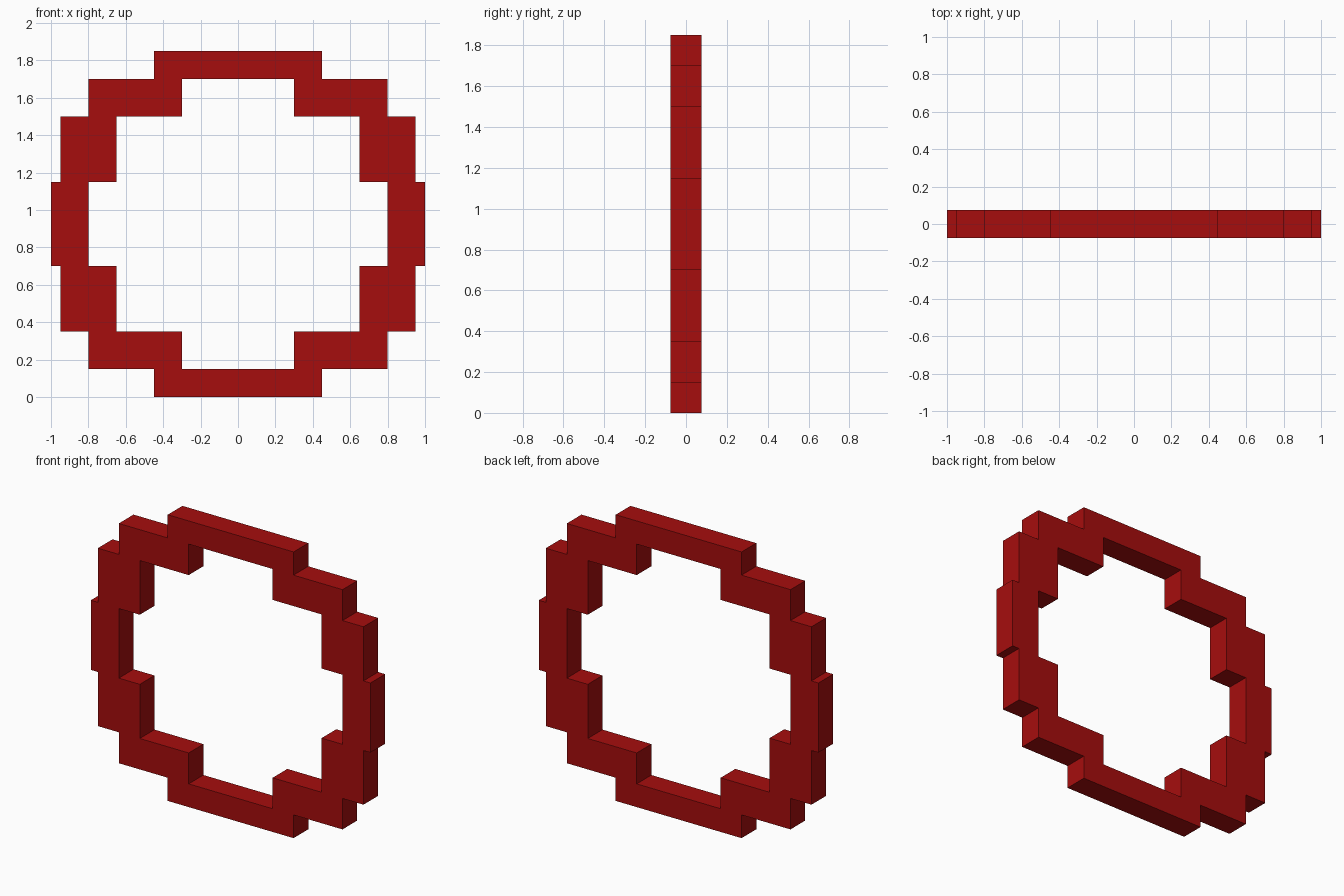
import bpy

cube = bpy.data.objects.get("Cube")
if cube:
    bpy.data.objects.remove(cube, do_unlink=True)

HALF_DEPTH = 0.075
CENTRE_Z = 0.925

# Flat red
red = bpy.data.materials.new("deep_red")
red.use_nodes = True
colour = (0.381, 0.004, 0.004, 1.0)
red.diffuse_color = colour
red.node_tree.nodes["Principled BSDF"].inputs["Base Color"].default_value = colour

# Stepped upper-right quarter of the ring, as (x, z) about its centre
inner = [(0, 0.775), (0.3, 0.775), (0.3, 0.575), (0.65, 0.575),
         (0.65, 0.225), (0.8, 0.225), (0.8, 0)]
outer = [(1, 0), (1, 0.225), (0.95, 0.225), (0.95, 0.575), (0.8, 0.575),
         (0.8, 0.775), (0.45, 0.775), (0.45, 0.925), (0, 0.925)]
profile = inner + outer
n = len(profile)

verts = [(x, y, z) for y in (-HALF_DEPTH, HALF_DEPTH) for x, z in profile]
faces = [list(range(n)), list(range(2 * n - 1, n - 1, -1))]
# Walls along the steps, leaving the two mirror planes open
for i in range(n - 1):
    if i != len(inner) - 1:
        faces.append([i + 1, i, n + i, n + i + 1])

mesh = bpy.data.meshes.new("stepped_ring")
mesh.from_pydata(verts, [], faces)
mesh.materials.append(red)
ring = bpy.data.objects.new("stepped_ring", mesh)
ring.location.z = CENTRE_Z
bpy.context.collection.objects.link(ring)

# Complete the ring left-right and top-bottom
mirror = ring.modifiers.new("quarters", 'MIRROR')
mirror.use_axis = (True, False, True)
mirror.use_clip = True
mirror.merge_threshold = 0.001
